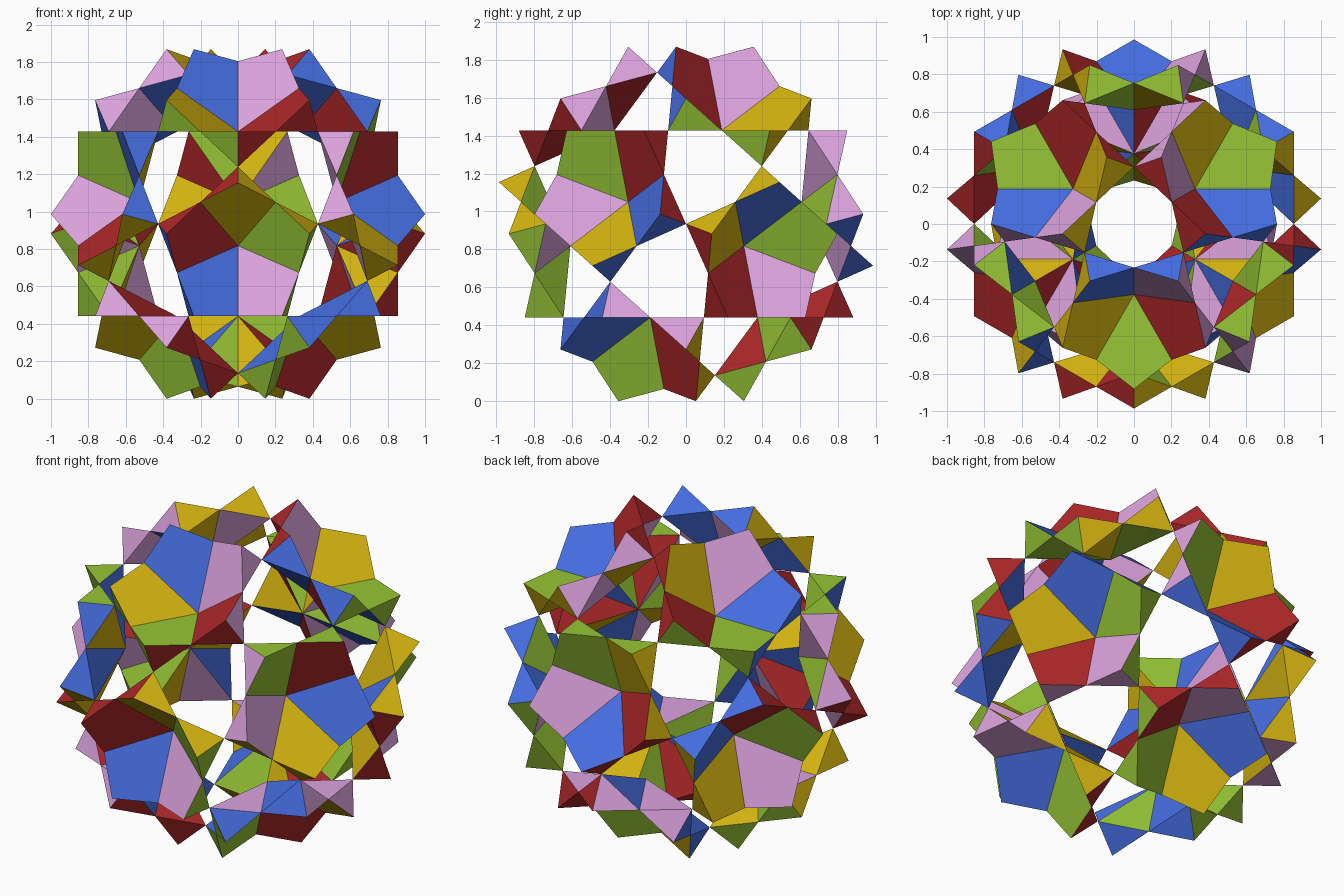
import bpy, bmesh, math
from mathutils import Vector

if "Cube" in bpy.data.objects:
    bpy.data.objects.remove(bpy.data.objects["Cube"], do_unlink=True)

D = 0.4932                                  # distance of every face plane from the centre
TETRA = math.degrees(math.acos(-1 / 3))     # angle between planes of one colour
NEAR = 2 * math.degrees(math.atan(0.381966))  # angle between neighbouring planes
SKEW = 37.761                               # azimuth offset of the second ring of planes
AXIS_TILT = 37.377                          # tilt of the upper three cups


def direction(polar, azimuth):
    p, a = math.radians(polar), math.radians(azimuth)
    return Vector((math.sin(p) * math.cos(a), math.sin(p) * math.sin(a), math.cos(p)))


def make_material(name, rgb):
    linear = [((c / 255 + 0.055) / 1.055) ** 2.4 if c > 10 else c / 255 / 12.92 for c in rgb]
    mat = bpy.data.materials.new(name)
    mat.use_nodes = True
    mat.diffuse_color = (*linear, 1)
    bsdf = next(n for n in mat.node_tree.nodes if n.type == 'BSDF_PRINCIPLED')
    bsdf.inputs["Base Color"].default_value = (*linear, 1)
    bsdf.inputs["Roughness"].default_value = 0.8
    return mat


# Five colours; each owns four planes, arranged as a tetrahedron fixed by two of its normals
COLOURS = [
    ("green", (152, 198, 54), direction(0, 0), direction(TETRA, 270 - SKEW)),
    ("gold", (213, 180, 16), direction(180 - NEAR, 270), direction(NEAR, 330)),
    ("dark_red", (175, 40, 42), direction(TETRA, 270 + SKEW), direction(NEAR, 210)),
    ("blue", (70, 110, 226), direction(NEAR, 90), direction(180 - TETRA, 330 - SKEW)),
    ("plum", (221, 163, 223), direction(180, 0), direction(180 - TETRA, 210 + SKEW)),
]
materials, planes = [], []
for i, (name, rgb, a, b) in enumerate(COLOURS):
    materials.append(make_material(name, rgb))
    side = a.cross(b).normalized() * math.sqrt(2 / 3)
    mid = (a + b) / -2
    planes += [(n.normalized(), i) for n in (a, b, mid + side, mid - side)]

# Twelve cup axes: two rings of three, and their opposites
axes = []
for turn in (0, 120, 240):
    for polar in (AXIS_TILT, 100.812):
        axis = direction(polar, 270 + turn)
        axes += [axis, -axis]


def add_cell(bm, axis, plane, ring):
    """One wedge: a kite on top, two inner sides and two outer ends."""
    n = plane[0]
    others = sorted((p[0] for p in ring if p is not plane), key=lambda q: -q.dot(n))
    centre = axis * (D / axis.dot(n))
    outward = (centre - n * D).normalized()
    tip = n * D + outward * (D * math.sqrt(2) / math.cos(math.radians(SKEW)))
    wings = []
    for q in others[:2]:
        edge = n.cross(q).normalized()
        if edge.dot(axis) < 0:
            edge.negate()
        wings.append(centre + edge * (0.8177 * D))
    joint = (others[2] + others[3]).normalized() * (D * math.sqrt(3))
    o, v, p, r, y = [bm.verts.new(c) for c in (centre, tip, *wings, joint)]
    middle = (centre + tip + wings[0] + wings[1] + joint) / 5
    for corners in ((o, p, v, r), (o, p, y), (o, r, y), (v, p, y), (v, r, y)):
        face = bm.faces.new(corners)
        face.normal_update()
        if face.normal.dot(face.calc_center_median() - middle) < 0:
            face.normal_flip()
        # colour follows the plane the face lies in
        best = max(planes, key=lambda f: abs(f[0].dot(face.normal))
                   - abs(f[0].dot(face.calc_center_median()) - D) * 4)
        face.material_index = best[1]


# Build the twelve five-sided cups
cups = []
for k, axis in enumerate(axes):
    bm = bmesh.new()
    ring = [p for p in planes if p[0].dot(axis) > 0.7]
    for plane in ring:
        add_cell(bm, axis, plane, ring)
    mesh = bpy.data.meshes.new(f"cup_{k + 1:02d}")
    bm.to_mesh(mesh)
    bm.free()
    for mat in materials:
        mesh.materials.append(mat)
    cup = bpy.data.objects.new(mesh.name, mesh)
    bpy.context.collection.objects.link(cup)
    cups.append(cup)

# Stand the ball on the ground
lowest = min(v.co.z for cup in cups for v in cup.data.vertices)
for cup in cups:
    for v in cup.data.vertices:
        v.co.z -= lowest
